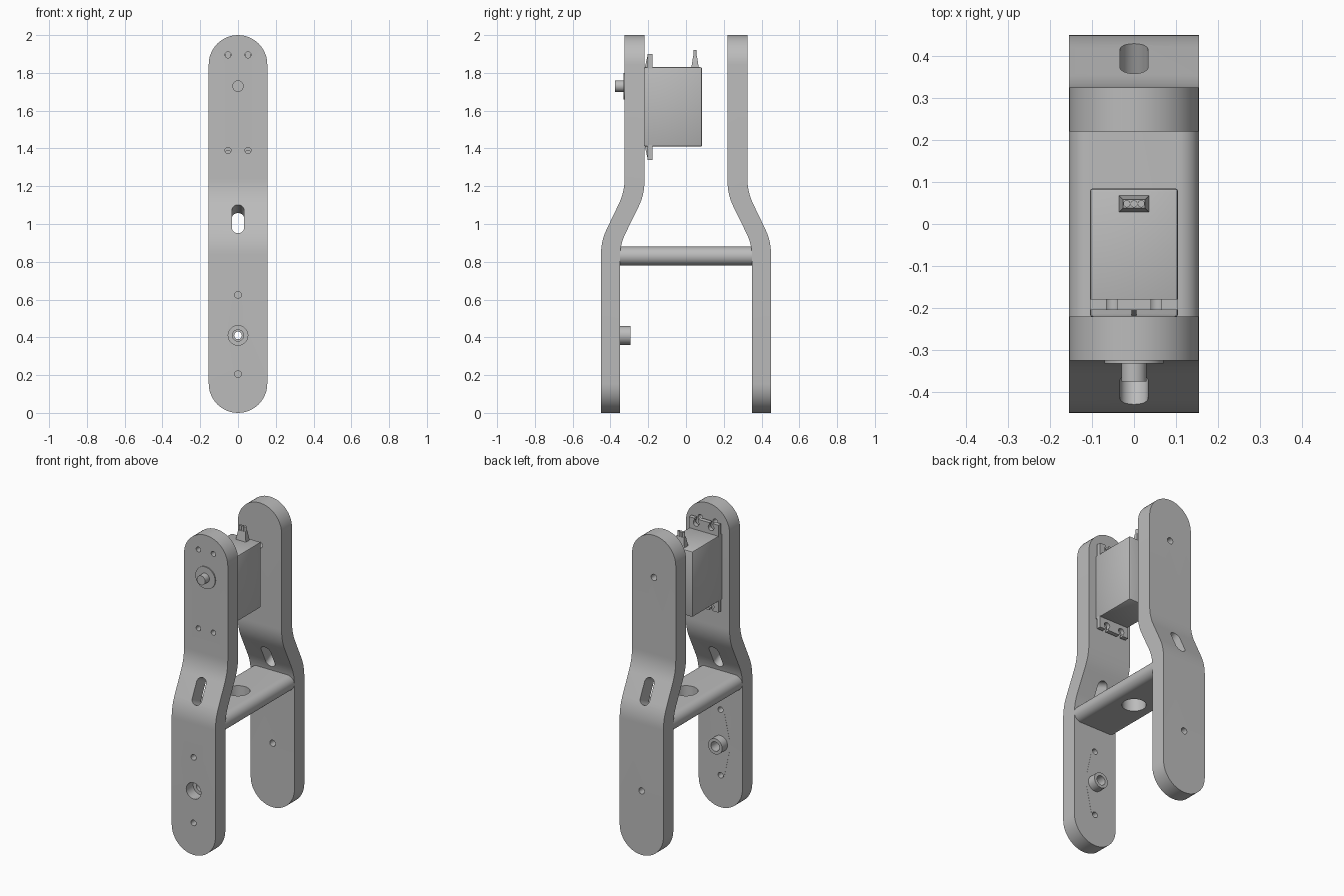
import bpy, bmesh
from math import pi, sin, cos, atan2
from mathutils import Vector, Matrix

old = bpy.data.objects.get("Cube")
if old:
    bpy.data.objects.remove(old, do_unlink=True)

grey = bpy.data.materials.new("plain_grey")
GREY = (0.5, 0.5, 0.5, 1)
grey.diffuse_color = GREY
grey.use_nodes = True
grey.node_tree.nodes["Principled BSDF"].inputs["Base Color"].default_value = GREY


def finish(name, bm):
    bmesh.ops.recalc_face_normals(bm, faces=bm.faces)
    mesh = bpy.data.meshes.new(name)
    bm.to_mesh(mesh)
    bm.free()
    mesh.materials.append(grey)
    ob = bpy.data.objects.new(name, mesh)
    bpy.context.collection.objects.link(ob)
    return ob


def prism(name, pts, axis, lo, hi):
    """Extrude a 2D outline along x, y or z."""
    bm = bmesh.new()
    verts = []
    for p, q in pts:
        co = [p, q]
        co.insert(axis, lo)
        verts.append(bm.verts.new(co))
    face = bm.faces.new(verts)
    ext = bmesh.ops.extrude_face_region(bm, geom=[face])
    step = Vector((0, 0, 0))
    step[axis] = hi - lo
    bmesh.ops.translate(bm, vec=step, verts=[v for v in ext["geom"] if isinstance(v, bmesh.types.BMVert)])
    return finish(name, bm)


def circle(u, v, r, n=32):
    return [(u + r * cos(2 * pi * i / n), v + r * sin(2 * pi * i / n)) for i in range(n)]


def stadium(r, half, v=0, n=24):
    """Upright rounded slot outline: radius r, total half height."""
    d = half - r
    top = [(r * cos(pi * i / n), v + d + r * sin(pi * i / n)) for i in range(n + 1)]
    return top + [(-x, 2 * v - z) for x, z in top]


def rect(u0, u1, v0, v1):
    return [(u0, v0), (u1, v0), (u1, v1), (u0, v1)]


def boolean(ob, cutter, op="DIFFERENCE"):
    mod = ob.modifiers.new("cut", "BOOLEAN")
    mod.operation, mod.solver, mod.object = op, "EXACT", cutter
    apply(ob)
    bpy.data.objects.remove(cutter, do_unlink=True)


def apply(ob):
    bpy.context.view_layer.update()
    dg = bpy.context.evaluated_depsgraph_get()
    mesh = bpy.data.meshes.new_from_object(ob.evaluated_get(dg))
    ob.modifiers.clear()
    ob.data = mesh


def drill(ob, x, z, r, lo, hi):
    boolean(ob, prism("drill", circle(x, z, r), 1, lo, hi))


def bend(a, p, b, t=0.07, n=8):
    """Round the corner p of a profile with a short curve."""
    a, p, b = Vector(a), Vector(p), Vector(b)
    s, e = p + (a - p).normalized() * t, p + (b - p).normalized() * t
    return [tuple(s * (1 - k) ** 2 + p * 2 * k * (1 - k) + e * k * k) for k in [i / n for i in range(n + 1)]]


W = 0.155
LEAN = atan2(0.125, 0.26)


# Bent arm plate with rounded ends and a slot square to the slope
def arm(name, s):
    outer = [(s * 0.45, 0), (s * 0.45, 0.91), (s * 0.325, 1.17), (s * 0.325, 2)]
    inner = [(s * 0.22, 2), (s * 0.22, 1.155), (s * 0.35, 0.89), (s * 0.35, 0)]
    profile = []
    for side in (outer, inner):
        profile += [side[0]] + bend(*side[:3]) + bend(*side[1:]) + [side[3]]
    ob = prism(name, profile, 0, -0.2, 0.2)
    boolean(ob, prism("outline", stadium(W, 1, 1), 1, -0.6, 0.6), "INTERSECT")
    slot = prism("slot", stadium(0.033, 0.083), 1, -0.15, 0.15)
    slot.data.transform(Matrix.Translation((0, s * 0.345, 1.003)) @ Matrix.Rotation(s * LEAN, 4, "X"))
    boolean(ob, slot)
    return ob


back_arm = arm("back_arm", 1)
for z in (0.41, 1.73):
    drill(back_arm, 0, z, 0.02, 0.1, 0.6)

front_arm = arm("front_arm", -1)
for z in (1.39, 1.895):
    for x in (-0.053, 0.053):
        drill(front_arm, x, z, 0.016, -0.6, -0.1)
for z in (0.205, 0.625):
    drill(front_arm, 0, z, 0.018, -0.6, -0.1)
drill(front_arm, 0, 0.41, 0.052, -0.6, -0.38)
drill(front_arm, 0, 0.41, 0.03, -0.5, -0.1)

# Hollow boss and thin horn plate on the inside of the front arm
boss = prism("pivot_boss", circle(0, 0.41, 0.05), 1, -0.352, -0.295)
drill(boss, 0, 0.41, 0.03, -0.5, -0.1)
half_horn = [(0.028, 0.2), (0.065, 0.03), (0.065, -0.03), (0.028, -0.2), (0, -0.23)]
horn_outline = [(x, 0.41 + z) for x, z in half_horn] + [(-x, 0.41 - z) for x, z in half_horn]
horn = prism("horn_plate", horn_outline, 1, -0.352, -0.349)
for z, r in ((0.205, 0.018), (0.41, 0.03), (0.625, 0.018)):
    drill(horn, 0, z, r, -0.5, -0.1)

# Round-edged brace between the arms
brace = prism("cross_brace", [(z, x) for x, z in stadium(0.05, W)], 1, -0.352, 0.352)
brace.data.transform(Matrix.Translation((0, 0, 0.83)))
boolean(brace, prism("drill", circle(0, 0, 0.07, 48), 2, 0.5, 1.1))

# Motor body with softened edges
body = prism("motor_body", rect(-0.105, 0.105, 1.41, 1.83), 1, -0.222, 0.085)
soft = body.modifiers.new("soft", "BEVEL")
soft.width, soft.segments = 0.008, 2
apply(body)

# Motor mounting tabs with open notches and a small rib
for name, s in (("upper", 1), ("lower", -1)):
    base, tip = 1.62 + s * 0.2, 1.62 + s * 0.28
    tab = prism(name + "_motor_tab", rect(-0.105, 0.105, min(base, tip), max(base, tip)), 1, -0.205, -0.178)
    for x in (-0.053, 0.053):
        mid = 1.62 + s * 0.252
        drill(tab, x, mid, 0.02, -0.3, -0.1)
        ends = sorted((mid, tip + s * 0.05))
        boolean(tab, prism("notch", rect(x - 0.012, x + 0.012, *ends), 1, -0.3, -0.1))
    prism(name + "_tab_rib", [(-0.204, base), (-0.22, base), (-0.204, tip - s * 0.01)], 0, -0.006, 0.006)

# Output shaft
prism("shaft_disc", circle(0, 1.73, 0.07, 48), 1, -0.332, -0.22)
prism("output_shaft", circle(0, 1.73, 0.03), 1, -0.375, -0.33)

# Tapered cable outlet with three wires
outlet = prism("cable_outlet", rect(-0.036, 0.036, 0.028, 0.068), 2, 1.825, 1.89)
for v in outlet.data.vertices:
    if v.co.z > 1.85:
        v.co.x *= 0.72
        v.co.y = 0.048 + (v.co.y - 0.048) * 0.5
for i in (-1, 0, 1):
    prism("wire", circle(i * 0.017, 0.048, 0.0085, 16), 2, 1.88, 1.92)

# Smooth the curves and keep the edges sharp
bpy.ops.object.select_all(action="DESELECT")
for ob in bpy.context.collection.objects:
    if ob.type == "MESH" and grey.name in ob.data.materials:
        ob.select_set(True)
        bpy.context.view_layer.objects.active = ob
bpy.ops.object.shade_smooth_by_angle(angle=pi / 6)
